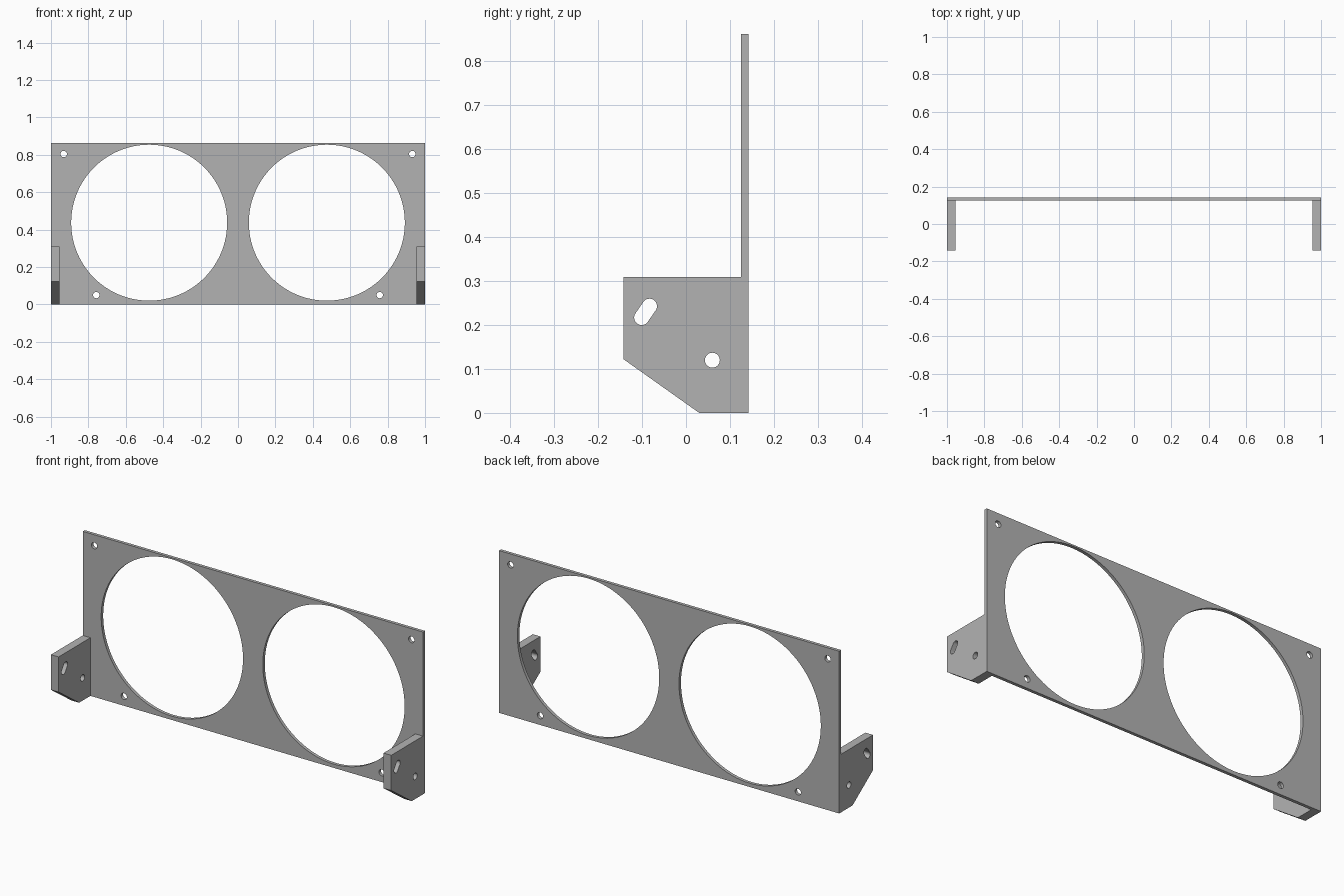
import bpy, bmesh
from math import sin, cos, pi, atan2
from mathutils import Vector

cube = bpy.data.objects.get("Cube")
if cube:
    bpy.data.objects.remove(cube, do_unlink=True)

grey = bpy.data.materials.new("plain grey")
grey.use_nodes = True
colour = (0.45, 0.45, 0.45, 1)
grey.diffuse_color = colour
grey.node_tree.nodes["Principled BSDF"].inputs["Base Color"].default_value = colour

WIDTH, HEIGHT = 1.0, 0.862
BACK, PANEL_FRONT = 0.142, 0.125
BRACKET = 0.045


def circle(u, v, r, count):
    return [(u + r * cos(2 * pi * i / count), v + r * sin(2 * pi * i / count))
            for i in range(count)]


def slot(a, b, r, count=16):
    """Rounded slot outline between two end centres."""
    start = atan2(b[1] - a[1], b[0] - a[0]) - pi / 2
    points = []
    for centre, turn in ((b, 0), (a, pi)):
        for i in range(count + 1):
            t = start + turn + pi * i / count
            points.append((centre[0] + r * cos(t), centre[1] + r * sin(t)))
    return points


def plate(name, loops, place, depth):
    """Fill an outline with holes and extrude it along depth."""
    bm = bmesh.new()
    for loop in loops:
        verts = [bm.verts.new(place(u, v)) for u, v in loop]
        for i, vert in enumerate(verts):
            bm.edges.new((verts[i - 1], vert))
    bmesh.ops.triangle_fill(bm, use_beauty=True, edges=bm.edges[:])
    result = bmesh.ops.extrude_face_region(bm, geom=bm.faces[:], use_keep_orig=True)
    moved = [g for g in result["geom"] if isinstance(g, bmesh.types.BMVert)]
    bmesh.ops.translate(bm, verts=moved, vec=Vector(depth))
    bmesh.ops.recalc_face_normals(bm, faces=bm.faces[:])
    mesh = bpy.data.meshes.new(name)
    bm.to_mesh(mesh)
    bm.free()
    mesh.materials.append(grey)
    obj = bpy.data.objects.new(name, mesh)
    bpy.context.collection.objects.link(obj)
    bpy.ops.object.select_all(action="DESELECT")
    obj.select_set(True)
    bpy.context.view_layer.objects.active = obj
    bpy.ops.object.shade_smooth_by_angle(angle=pi / 6)


# Upright panel with two large openings and four screw holes
outline = [(-WIDTH, 0), (WIDTH, 0), (WIDTH, HEIGHT), (-WIDTH, HEIGHT)]
holes = []
for side in (-1, 1):
    holes.append(circle(side * 0.475, 0.437, 0.417, 96))
    holes.append(circle(side * 0.932, 0.804, 0.017, 24))
    holes.append(circle(side * 0.758, 0.05, 0.017, 24))
plate("panel", [outline] + holes, lambda u, v: (u, PANEL_FRONT, v),
      (0, BACK - PANEL_FRONT, 0))

# Side brackets with a pivot hole and a slanted slot
profile = [(PANEL_FRONT, 0), (PANEL_FRONT, 0.309), (-BACK, 0.309),
           (-BACK, 0.122), (0.03, 0)]
cuts = [circle(0.06, 0.12, 0.017, 24),
        slot((-0.101, 0.217), (-0.083, 0.243), 0.017)]
for name, side in (("left_bracket", 1), ("right_bracket", -1)):
    plate(name, [profile] + cuts, lambda u, v: (side * WIDTH, u, v),
          (-side * BRACKET, 0, 0))
